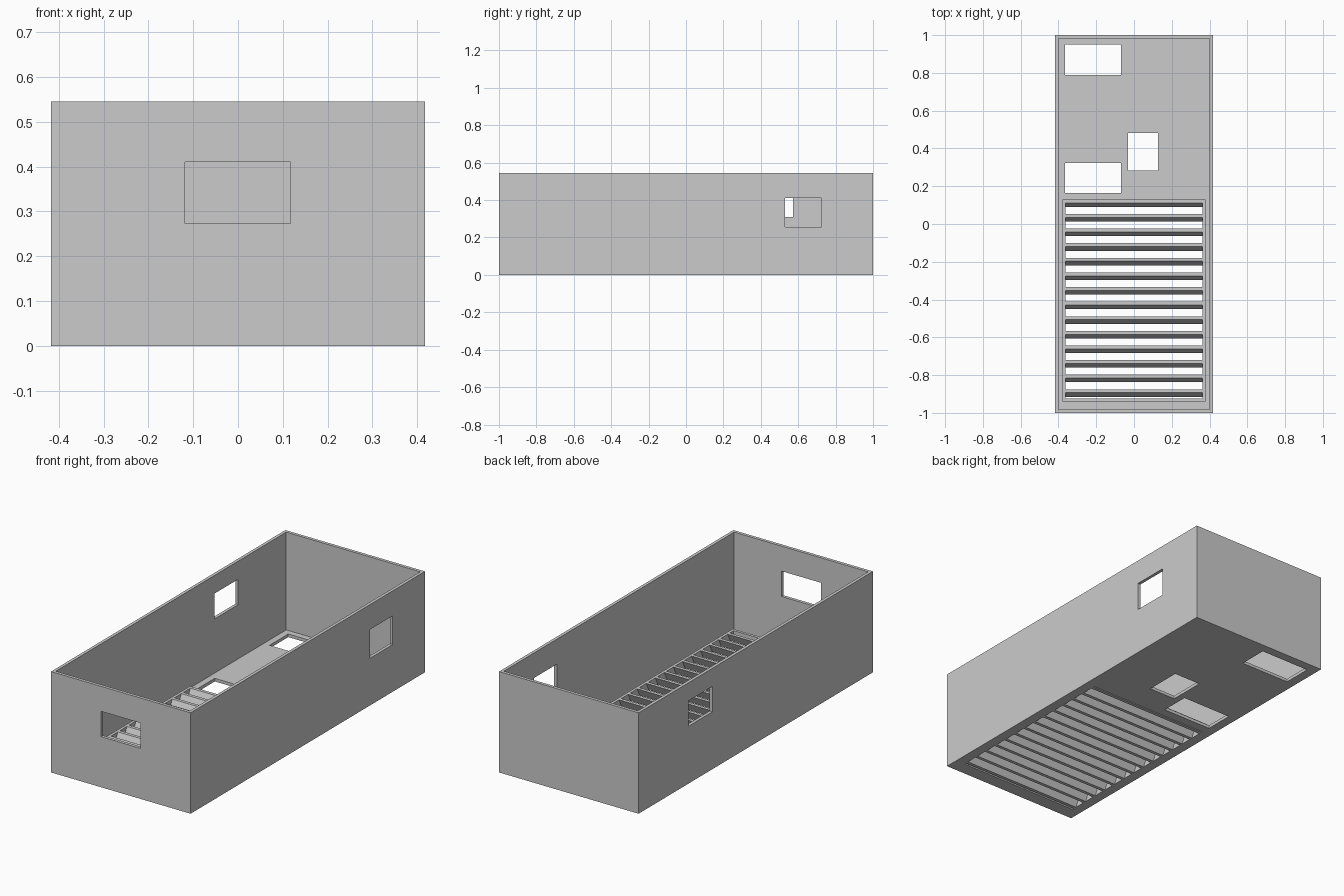
import bpy
import bmesh

cube = bpy.data.objects.get("Cube")
if cube:
    bpy.data.objects.remove(cube, do_unlink=True)

grey = bpy.data.materials.new("plain_grey")
grey.use_nodes = True
colour = (0.6, 0.6, 0.6, 1)
grey.diffuse_color = colour
for node in grey.node_tree.nodes:
    if node.type == "BSDF_PRINCIPLED":
        node.inputs["Base Color"].default_value = colour

# Main dimensions
HX, HY, H, T = 0.417, 1.0, 0.545, 0.017
GX, G_FRONT, G_BACK, G_TOP = 0.378, -0.94, 0.13, 0.045
BAR = 0.015


def make_object(name, bm):
    bmesh.ops.recalc_face_normals(bm, faces=bm.faces[:])
    mesh = bpy.data.meshes.new(name)
    bm.to_mesh(mesh)
    bm.free()
    mesh.materials.append(grey)
    obj = bpy.data.objects.new(name, mesh)
    bpy.context.collection.objects.link(obj)
    return obj


def box(name, xs, ys, zs, lean=0.0):
    """Box from ranges; lean shifts the bottom along y."""
    bm = bmesh.new()
    bmesh.ops.create_cube(bm, size=1)
    for v in bm.verts:
        bottom = v.co.z < 0
        v.co = [r[0] if c < 0 else r[1] for c, r in zip(v.co, (xs, ys, zs))]
        if bottom:
            v.co.y += lean
    return make_object(name, bm)


def cut(target, xs, ys, zs):
    cutter = box("cutter", xs, ys, zs)
    cutter.hide_render = True
    mod = target.modifiers.new("cut", "BOOLEAN")
    mod.operation = "DIFFERENCE"
    mod.solver = "EXACT"
    mod.object = cutter
    bpy.context.view_layer.objects.active = target
    bpy.ops.object.modifier_apply(modifier=mod.name)
    bpy.data.objects.remove(cutter, do_unlink=True)


# Open tray: floor and four walls
tray = box("tray_shell", (-HX, HX), (-HY, HY), (0, H))
cut(tray, (-HX + T, HX - T), (-HY + T, HY - T), (T, H + 0.1))

# Wall windows: front, left side, right side
cut(tray, (-0.118, 0.117), (-HY - 0.1, -HY + 0.1), (0.273, 0.41))
cut(tray, (HX - 0.1, HX + 0.1), (0.53, 0.725), (0.255, 0.41))
cut(tray, (-HX - 0.1, -HX + 0.1), (0.37, 0.573), (0.31, 0.447))

# Floor openings and the grille opening
through = (-0.1, 0.1)
for y0, y1 in ((0.79, 0.95), (0.165, 0.323)):
    cut(tray, (-0.365, -0.068), (y0, y1), through)
cut(tray, (-0.032, 0.128), (0.283, 0.483), through)
cut(tray, (-GX, GX), (G_FRONT, G_BACK), through)

# Grille frame
for name, side in (("left", 1), ("right", -1)):
    xs = sorted((side * GX, side * (GX - BAR)))
    box(f"grille_{name}_rail", xs, (G_FRONT, G_BACK), (0, G_TOP))
inner = (-GX + BAR, GX - BAR)
box("grille_front_rail", inner, (G_FRONT, G_FRONT + BAR), (0, G_TOP))
box("grille_back_rail", inner, (G_BACK - BAR, G_BACK), (0, G_TOP))

# Slanted louvre slats
PITCH = 0.0773
for i in range(14):
    y = G_BACK - i * PITCH
    box(f"grille_slat_{i + 1}", inner, (y - 0.018, y), (0, G_TOP), lean=-0.022)
